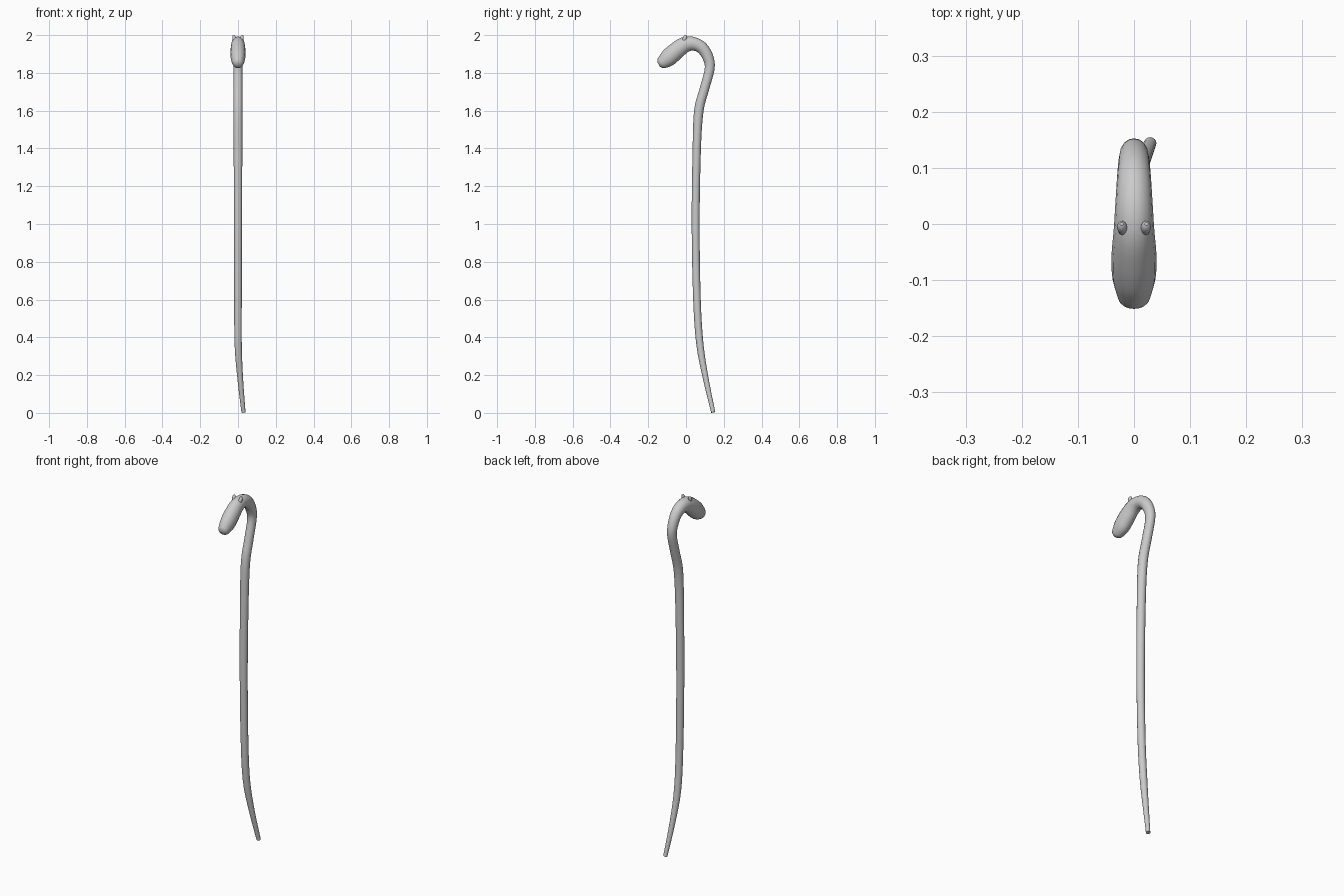
import bpy, bmesh, math
from mathutils import Vector

if "Cube" in bpy.data.objects:
    bpy.data.objects.remove(bpy.data.objects["Cube"])

SIDES = 16


def catmull(a, b, c, d, t):
    return [0.5 * (2*q + (r-p)*t + (2*p-5*q+4*r-s)*t*t + (3*q-p-3*r+s)*t**3)
            for p, q, r, s in zip(a, b, c, d)]


def sweep(name, keys, steps):
    """Tube through keys (x, y, z, half width, half depth)."""
    pts = [keys[0]] + keys + [keys[-1]]
    rows = [catmull(*pts[i:i+4], k/steps) for i in range(len(keys)-1) for k in range(steps)]
    rows.append(keys[-1])
    bm = bmesh.new()
    rings = []
    for i, row in enumerate(rows):
        c = Vector(row[:3])
        t = (Vector(rows[min(i+1, len(rows)-1)][:3]) - Vector(rows[max(i-1, 0)][:3])).normalized()
        u = (Vector((1, 0, 0)) - t * t.x).normalized()
        v = t.cross(u)
        rings.append([bm.verts.new(c + u*row[3]*math.cos(a) + v*row[4]*math.sin(a))
                      for a in (2*math.pi*j/SIDES for j in range(SIDES))])
    for r0, r1 in zip(rings, rings[1:]):
        for j in range(SIDES):
            k = (j+1) % SIDES
            bm.faces.new((r0[j], r0[k], r1[k], r1[j]))
    bm.faces.new(rings[0][::-1])
    bm.faces.new(rings[-1])
    bmesh.ops.recalc_face_normals(bm, faces=bm.faces)
    me = bpy.data.meshes.new(name)
    bm.to_mesh(me)
    bm.free()
    ob = bpy.data.objects.new(name, me)
    bpy.context.collection.objects.link(ob)
    bpy.ops.object.select_all(action='DESELECT')
    ob.select_set(True)
    bpy.context.view_layer.objects.active = ob
    bpy.ops.object.shade_smooth_by_angle(angle=math.radians(40))
    return ob


# Curved shaft, hooked neck and blunt snake-like head in one sweep
sweep("staff_body", [
    (0.029, 0.144, 0.003, 0.011, 0.011),
    (0.012, 0.105, 0.18, 0.015, 0.015),
    (0.001, 0.074, 0.36, 0.019, 0.019),
    (0.0, 0.058, 0.60, 0.020, 0.020),
    (0.0, 0.051, 1.00, 0.021, 0.021),
    (0.0, 0.057, 1.40, 0.023, 0.022),
    (0.0, 0.068, 1.60, 0.024, 0.025),
    (0.0, 0.096, 1.71, 0.024, 0.025),
    (0.0, 0.125, 1.82, 0.024, 0.026),
    (0.0, 0.117, 1.88, 0.027, 0.029),
    (0.0, 0.086, 1.931, 0.030, 0.032),
    (0.0, 0.040, 1.954, 0.033, 0.036),
    (0.0, -0.008, 1.948, 0.036, 0.042),
    (0.0, -0.055, 1.914, 0.040, 0.046),
    (0.0, -0.092, 1.881, 0.039, 0.046),
    (0.0, -0.118, 1.861, 0.033, 0.038),
    (0.0, -0.136, 1.850, 0.026, 0.028),
    (0.0, -0.145, 1.845, 0.013, 0.013),
], 4)

# Pair of small stub ears
for side, s in (("left", -1), ("right", 1)):
    sweep(side + "_ear", [
        (s*0.018, -0.012, 1.965, 0.009, 0.011),
        (s*0.021, -0.006, 1.985, 0.009, 0.011),
        (s*0.022, -0.002, 1.995, 0.007, 0.008),
        (s*0.022, 0.000, 2.000, 0.003, 0.003),
    ], 3)
